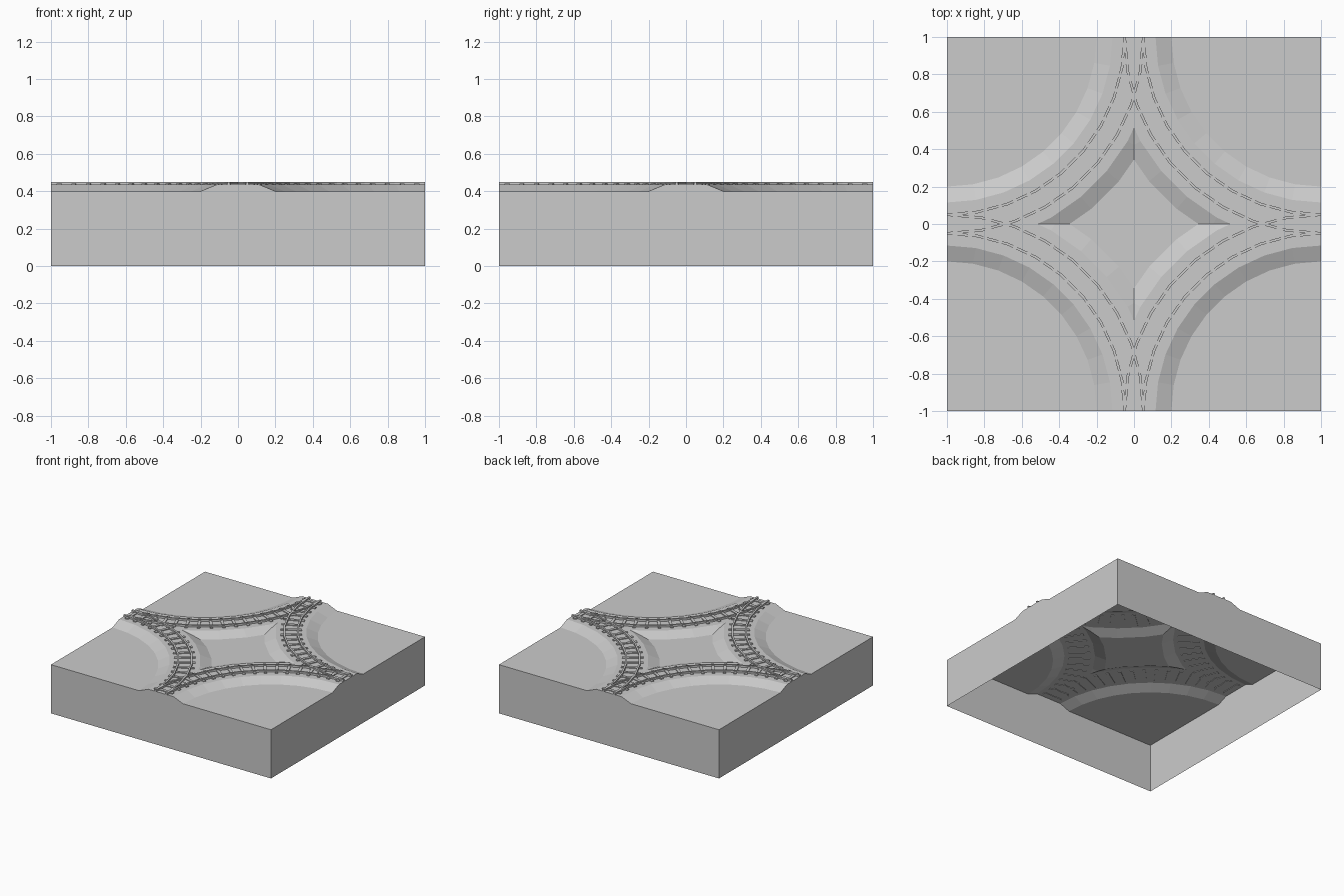
import bpy, bmesh
from math import sin, cos, pi
from mathutils import Matrix

if "Cube" in bpy.data.objects:
    bpy.data.objects.remove(bpy.data.objects["Cube"])

SEG = 9          # facets per quarter curve
GROUND, BED, TIE_TOP, RAIL_TOP = 0.40, 0.435, 0.442, 0.45


def polar(r, a, z):
    """Point on a curve centred on the tile corner (1, 1)."""
    return (1 - r * cos(a), 1 - r * sin(a), z)


def sweep(bm, profile, closed):
    """Sweep (radius, height) points through the quarter turn."""
    rows = [[bm.verts.new(polar(r, i * pi / 2 / SEG, z)) for r, z in profile]
            for i in range(SEG + 1)]
    n = len(profile)
    for a, b in zip(rows, rows[1:]):
        for j in range(n if closed else n - 1):
            k = (j + 1) % n
            bm.faces.new((a[j], a[k], b[k], b[j]))
    if closed:
        bm.faces.new(rows[0])
        bm.faces.new(rows[-1])


def finish(bm, name, merge):
    """Make the object and mirror the quarter to all four corners."""
    me = bpy.data.meshes.new(name)
    bm.to_mesh(me)
    bm.free()
    ob = bpy.data.objects.new(name, me)
    bpy.context.collection.objects.link(ob)
    mod = ob.modifiers.new("four_corners", 'MIRROR')
    mod.use_axis = (True, True, False)
    mod.use_mirror_merge = merge
    return ob


# Ground with raised track bed, clipped to one quarter of the tile
bm = bmesh.new()
sweep(bm, [(0, GROUND), (0.8, GROUND), (0.885, BED), (1.115, BED),
           (1.2, GROUND), (1.5, GROUND)], False)
bmesh.ops.remove_doubles(bm, verts=bm.verts, dist=1e-5)
for axis in ((1, 0, 0), (0, 1, 0)):
    bmesh.ops.bisect_plane(bm, geom=bm.verts[:] + bm.edges[:] + bm.faces[:],
                           plane_co=(0, 0, 0), plane_no=axis, clear_inner=True)
bmesh.ops.recalc_face_normals(bm, faces=bm.faces)
if sum(f.normal.z for f in bm.faces) < 0:
    bmesh.ops.reverse_faces(bm, faces=bm.faces)

# Side walls dropped from the outer edges; the underside stays open
for ax in (0, 1):
    rim = [e for e in bm.edges if e.is_boundary
           and all(abs(v.co[ax] - 1) < 1e-4 and v.co.z > 0.3 for v in e.verts)]
    ext = bmesh.ops.extrude_edge_only(bm, edges=rim)["geom"]
    for v in ext:
        if isinstance(v, bmesh.types.BMVert):
            v.co.z = 0
    for f in ext:
        if isinstance(f, bmesh.types.BMFace):
            f.normal_update()
            if f.normal[ax] < 0:
                f.normal_flip()
bmesh.ops.remove_doubles(bm, verts=bm.verts, dist=1e-5)
finish(bm, "ground_tile", True)

# Two rails per curve
bm = bmesh.new()
for r in (0.95, 1.05):
    w = 0.007
    sweep(bm, [(r - w, BED), (r + w, BED), (r + w, RAIL_TOP), (r - w, RAIL_TOP)], True)
bmesh.ops.recalc_face_normals(bm, faces=bm.faces)
finish(bm, "rails", False)

# Sleepers, two per facet
bm = bmesh.new()
count = 2 * SEG
for i in range(count):
    a = (i + 0.5) * pi / 2 / count
    size = Matrix.Diagonal((0.16, 0.022, TIE_TOP - BED + 0.004, 1))
    place = Matrix.Translation(polar(0.998, a, (TIE_TOP + BED - 0.004) / 2))
    bmesh.ops.create_cube(bm, size=1, matrix=place @ Matrix.Rotation(a, 4, 'Z') @ size)
finish(bm, "sleepers", False)
